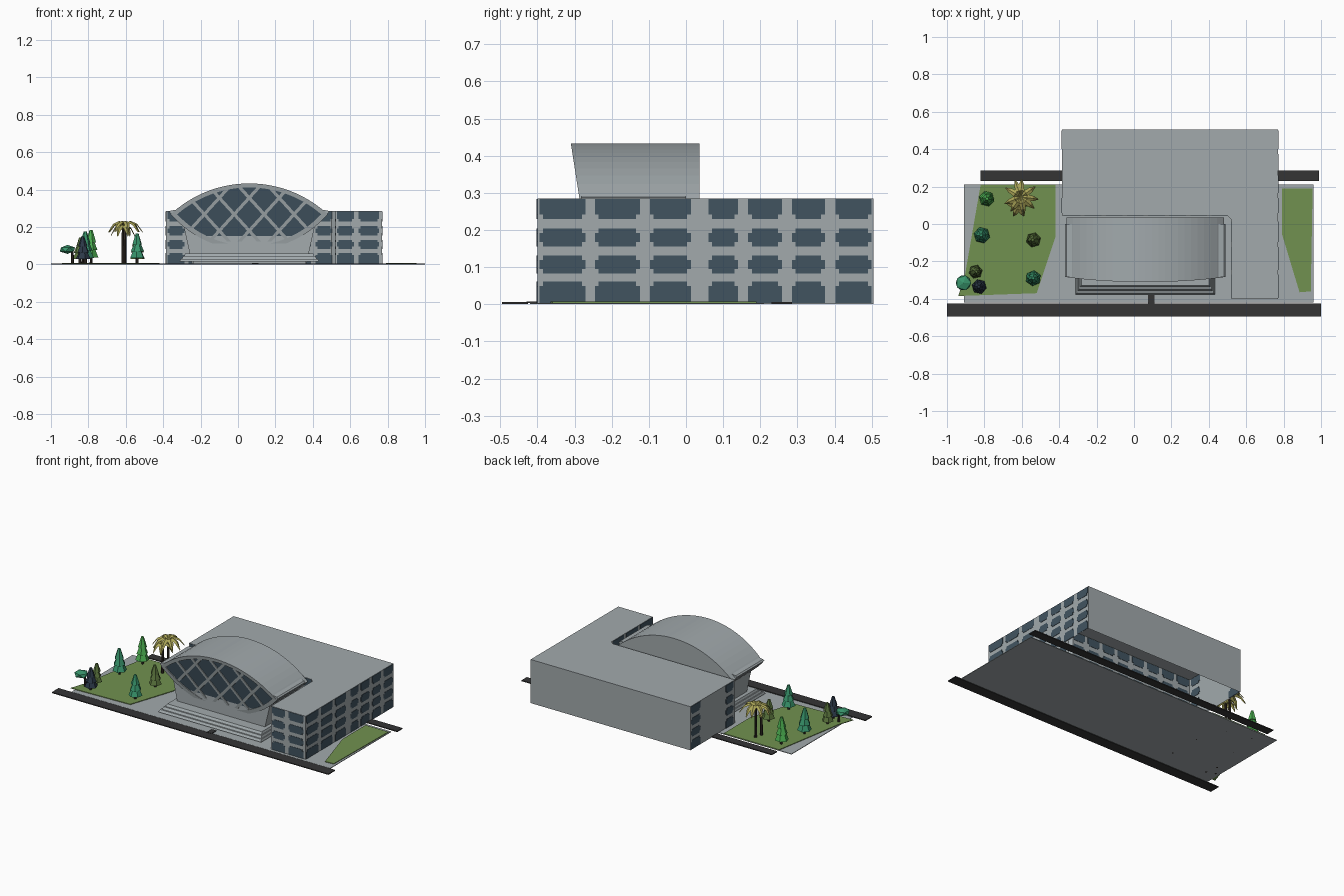
import bpy, bmesh, math, random
from mathutils import Vector, Matrix

if "Cube" in bpy.data.objects:
    bpy.data.objects.remove(bpy.data.objects["Cube"])

random.seed(4)


def material(name, r, g, b):
    m = bpy.data.materials.new(name)
    m.diffuse_color = (r, g, b, 1)
    m.use_nodes = True
    m.node_tree.nodes["Principled BSDF"].inputs["Base Color"].default_value = m.diffuse_color
    return m


GREY = material("concrete grey", 0.36, 0.40, 0.415)
GLASS = material("window blue", 0.053, 0.088, 0.118)
ROAD = material("asphalt", 0.035, 0.035, 0.036)
GRASS = material("grass green", 0.165, 0.285, 0.08)
BRIGHT = material("bright leaf", 0.07, 0.42, 0.08)
TEAL = material("teal leaf", 0.04, 0.30, 0.15)
OLIVE = material("olive leaf", 0.10, 0.17, 0.045)
PALM = material("palm leaf", 0.42, 0.39, 0.10)
NAVY = material("navy leaf", 0.025, 0.04, 0.065)
BARK = material("bark", 0.03, 0.022, 0.018)


def finish(name, bm, mat, recalc=True):
    if recalc:
        bmesh.ops.recalc_face_normals(bm, faces=bm.faces)
    me = bpy.data.meshes.new(name)
    bm.to_mesh(me)
    bm.free()
    me.materials.append(mat)
    ob = bpy.data.objects.new(name, me)
    bpy.context.collection.objects.link(ob)
    return ob


def loft(bm, a, b, cap_a=True, cap_b=True):
    """Join two matching closed outlines, with optional end caps."""
    va, vb = [bm.verts.new(p) for p in a], [bm.verts.new(p) for p in b]
    n = len(va)
    for i in range(n):
        bm.faces.new((va[i], va[(i + 1) % n], vb[(i + 1) % n], vb[i]))
    if cap_a:
        bm.faces.new(va[::-1])
    if cap_b:
        bm.faces.new(vb)


def prism(name, pts, z0, z1, mat, floor=True):
    bm = bmesh.new()
    loft(bm, [(x, y, z0) for x, y in pts], [(x, y, z1) for x, y in pts], floor)
    return finish(name, bm, mat)


def rect(x0, x1, y0, y1):
    return [(x0, y0), (x1, y0), (x1, y1), (x0, y1)]


# Site: slab, lawns, roads, entrance path
prism("site_slab", rect(-0.91, 0.96, -0.42, 0.21), 0, 0.004, GREY)
prism("lawn_left", [(-0.82, 0.21), (-0.905, -0.28), (-0.94, -0.385), (-0.52, -0.37),
                    (-0.42, -0.07), (-0.42, 0.21)], 0.004, 0.008, GRASS)
prism("lawn_right", [(0.79, 0.19), (0.79, -0.05), (0.885, -0.365), (0.945, -0.36),
                     (0.955, 0.19)], 0.004, 0.008, GRASS)
prism("front_road", rect(-1, 1, -0.495, -0.425), 0, 0.006, ROAD)
prism("back_road", rect(-0.82, 0.99, 0.23, 0.285), 0, 0.006, ROAD)
prism("entrance_path", rect(0.075, 0.11, -0.43, -0.38), 0.003, 0.008, ROAD)

# L-shaped office block, open underneath
H = 0.285
prism("office_block", [(-0.385, 0.045), (0.5, 0.045), (0.52, 0.025), (0.52, -0.4), (0.77, -0.4),
                       (0.77, 0.505), (-0.385, 0.505)], 0, H, GREY, floor=False)

# Notched window plates, four rows per wall
ROWS = [(0.004, 0.061), (0.083, 0.131), (0.155, 0.204), (0.23, 0.283)]


def windows(name, cols, place):
    bm = bmesh.new()
    n, k = 0.01, 0.012
    for r, (z0, z1) in enumerate(ROWS):
        lo, hi = (0 if r == 0 else k), (0 if r == 3 else k)
        for a, b in cols:
            pts = []
            pts += [(a, z0 + lo), (a + n, z0 + lo), (a + n, z0)] if lo else [(a, z0)]
            pts += [(b - n, z0), (b - n, z0 + lo), (b, z0 + lo)] if lo else [(b, z0)]
            pts += [(b, z1 - hi), (b - n, z1 - hi), (b - n, z1)] if hi else [(b, z1)]
            pts += [(a + n, z1), (a + n, z1 - hi), (a, z1 - hi)] if hi else [(a, z1)]
            loft(bm, [place(u, z, -0.002) for u, z in pts], [place(u, z, 0.002) for u, z in pts])
    finish(name, bm, GLASS)


wing_cols = [(-0.395, -0.27), (-0.245, -0.124), (-0.097, 0.013)]
main_cols = [(0.06, 0.14), (0.167, 0.258), (0.285, 0.374), (0.402, 0.5)]
windows("right_windows", wing_cols + main_cols, lambda u, z, d: (0.77 + d, u, z))
windows("inner_wing_windows", wing_cols, lambda u, z, d: (0.52 + d, u, z))
windows("left_windows", [main_cols[0], main_cols[3]], lambda u, z, d: (-0.385 + d, u, z))
windows("front_windows", [(-0.377 + i * 0.113, -0.287 + i * 0.113) for i in range(8)],
        lambda u, z, d: (u, 0.045 + d, z))
windows("wing_front_windows", [(0.528, 0.62), (0.645, 0.755)], lambda u, z, d: (u, -0.4 + d, z))

# Lens-shaped hall with a forward-leaning glazed front
CX, CZ = 0.06, 0.268


def arc(h, s, x):
    R = (h * h + s * s) / (2 * s)
    return math.sqrt(max(R * R - x * x, 0)) - (R - s)


def lens(h, top, bottom, n=24):
    xs = [-h + 2 * h * i / n for i in range(n + 1)]
    up = [(CX + x, CZ + arc(h, top, x)) for x in xs]
    return up + [(CX + x, CZ - arc(h, bottom, x)) for x in xs[-2:0:-1]]


def front(x, z, off=0.0):
    return (x, -0.30 + (0.433 - z) * 0.156 - off, z)


OUT, INN = (0.42, 0.165, 0.192), (0.385, 0.143, 0.168)
bm = bmesh.new()
loft(bm, [front(x, z) for x, z in lens(*OUT)], [(x, 0.036, z) for x, z in lens(*OUT)])
hall = finish("hall_shell", bm, GREY)

bm = bmesh.new()
loft(bm, [front(x, z, 0.003) for x, z in lens(*INN)], [front(x, z, -0.002) for x, z in lens(*INN)])
finish("hall_glazing", bm, GLASS)

# Raised rim around the glazing
bm = bmesh.new()
rings = [[bm.verts.new(front(x, z, o)) for x, z in lens(*s)]
         for s, o in ((OUT, -0.002), (OUT, 0.01), (INN, 0.01), (INN, -0.002))]
N = len(rings[0])
for a, b in zip(rings, rings[1:]):
    for i in range(N):
        bm.faces.new((a[i], a[(i + 1) % N], b[(i + 1) % N], b[i]))
finish("hall_rim", bm, GREY)

# Diagonal lattice clipped to the lens
bm = bmesh.new()
h, t, b = INN
for sgn in (-1, 1):
    for k in range(-4, 4):
        line = [((k + 0.5) * 0.16 + sgn * z / 1.1, z) for z in [-0.17 + 0.002 * i for i in range(160)]]
        inside = [(x, z) for x, z in line if abs(x) < h and -arc(h, b, x) < z < arc(h, t, x)]
        if len(inside) < 10:
            continue
        p, q = Vector(inside[0]), Vector(inside[-1])
        d = (q - p).normalized()
        w = Vector((-d.y, d.x)) * 0.0085
        quad = [p - d * 0.008 + w, q + d * 0.008 + w, q + d * 0.008 - w, p - d * 0.008 - w]
        loft(bm, [front(CX + v.x, CZ + v.y, 0.008) for v in quad],
             [front(CX + v.x, CZ + v.y, 0.001) for v in quad])
finish("hall_lattice", bm, GREY)

# Eave lips on both ends of the shell
for side, s in (("left", -1), ("right", 1)):
    bm = bmesh.new()
    prof = [(0.385, 0.262), (0.405, 0.255), (0.428, 0.28), (0.42, 0.288), (0.39, 0.292)]
    loft(bm, [(CX + s * x, -0.283, z) for x, z in prof], [(CX + s * x, -0.0, z) for x, z in prof])
    finish(side + "_eave", bm, GREY)


def frustum(name, lo, hi, z0, z1):
    bm = bmesh.new()
    loft(bm, [(x, y, z0) for x, y in rect(*lo)], [(x, y, z1) for x, y in rect(*hi)])
    finish(name, bm, GREY)


# Flared base and entrance steps
frustum("hall_base", (CX - 0.305, CX + 0.305, -0.262, 0.03),
        (CX - 0.352, CX + 0.352, -0.258, 0.034), 0.0, 0.21)
frustum("step_plinth", (CX - 0.3, CX + 0.3, -0.34, 0), (CX - 0.3, CX + 0.3, -0.34, 0), 0, 0.018)
for i in range(3):
    w, y = 0.372 - i * 0.012, -0.378 + i * 0.02
    frustum("step_%d" % (i + 1), (CX - w, CX + w, y, 0.02), (CX - w + 0.006, CX + w - 0.006, y + 0.01, 0.02),
            0.016 + i * 0.014, 0.030 + i * 0.014)


# Trees
def cone(bm, x, y, z, r0, r1, height, sides=6):
    m = Matrix.Translation((x, y, z + height / 2)) @ Matrix.Rotation(random.random() * 6, 4, 'Z')
    bmesh.ops.create_cone(bm, cap_ends=True, segments=sides, radius1=r0, radius2=r1,
                          depth=height, matrix=m)


def trunk(name, x, y, top, r=0.008):
    bm = bmesh.new()
    cone(bm, x, y, 0, r, r * 0.8, top)
    finish(name, bm, BARK)


def conifer(name, x, y, height, r, mat):
    trunk(name + "_trunk", x, y, height * 0.4)
    bm = bmesh.new()
    for f, s, e in ((0.2, 1, 0.4), (0.42, 0.85, 0.35), (0.64, 0.65, 0.36)):
        cone(bm, x + random.uniform(-.003, .003), y, height * f, r * s, r * s * 0.3, height * e)
    finish(name + "_leaves", bm, mat)


for i, (x, y, hgt, r, mat) in enumerate([
        (-0.785, 0.135, 0.185, 0.042, BRIGHT), (-0.815, -0.06, 0.175, 0.044, TEAL),
        (-0.54, -0.085, 0.15, 0.040, OLIVE), (-0.54, -0.29, 0.165, 0.042, TEAL),
        (-0.845, -0.255, 0.145, 0.037, OLIVE), (-0.83, -0.335, 0.15, 0.040, NAVY)]):
    conifer("tree_%d" % (i + 1), x, y, hgt, r, mat)

# Low spreading tree
trunk("spreading_tree_trunk", -0.885, -0.315, 0.07)
bm = bmesh.new()
bmesh.ops.create_icosphere(bm, subdivisions=1, radius=1, matrix=Matrix.Translation((-0.912, -0.315, 0.08))
                           @ Matrix.Diagonal((0.046, 0.046, 0.024, 1)))
finish("spreading_tree_leaves", bm, TEAL)


# Palms with drooping fronds
def palm(name, x, y, z, length, count):
    trunk(name + "_trunk", x, y, z, 0.009)
    bm = bmesh.new()
    for i in range(count):
        a = 2 * math.pi * i / count + random.uniform(-0.2, 0.2)
        d, s = Vector((math.cos(a), math.sin(a), 0)), Vector((-math.sin(a), math.cos(a), 0))
        prev = None
        for f, w, dz in ((0, 0.006, 0), (0.35, 0.017, 0.02), (0.7, 0.014, 0.005), (1, 0.002, -0.035)):
            c = Vector((x, y, z)) + d * length * f + Vector((0, 0, dz))
            row = [bm.verts.new(c + s * w - Vector((0, 0, 0.007))), bm.verts.new(c),
                   bm.verts.new(c - s * w - Vector((0, 0, 0.007)))]
            if prev:
                for j in (0, 1):
                    bm.faces.new((prev[j + 1], row[j + 1], row[j], prev[j]))
            prev = row
    finish(name + "_fronds", bm, PALM, recalc=False)


palm("tall_palm", -0.605, 0.145, 0.212, 0.095, 9)
palm("short_palm", -0.615, 0.10, 0.19, 0.065, 6)
